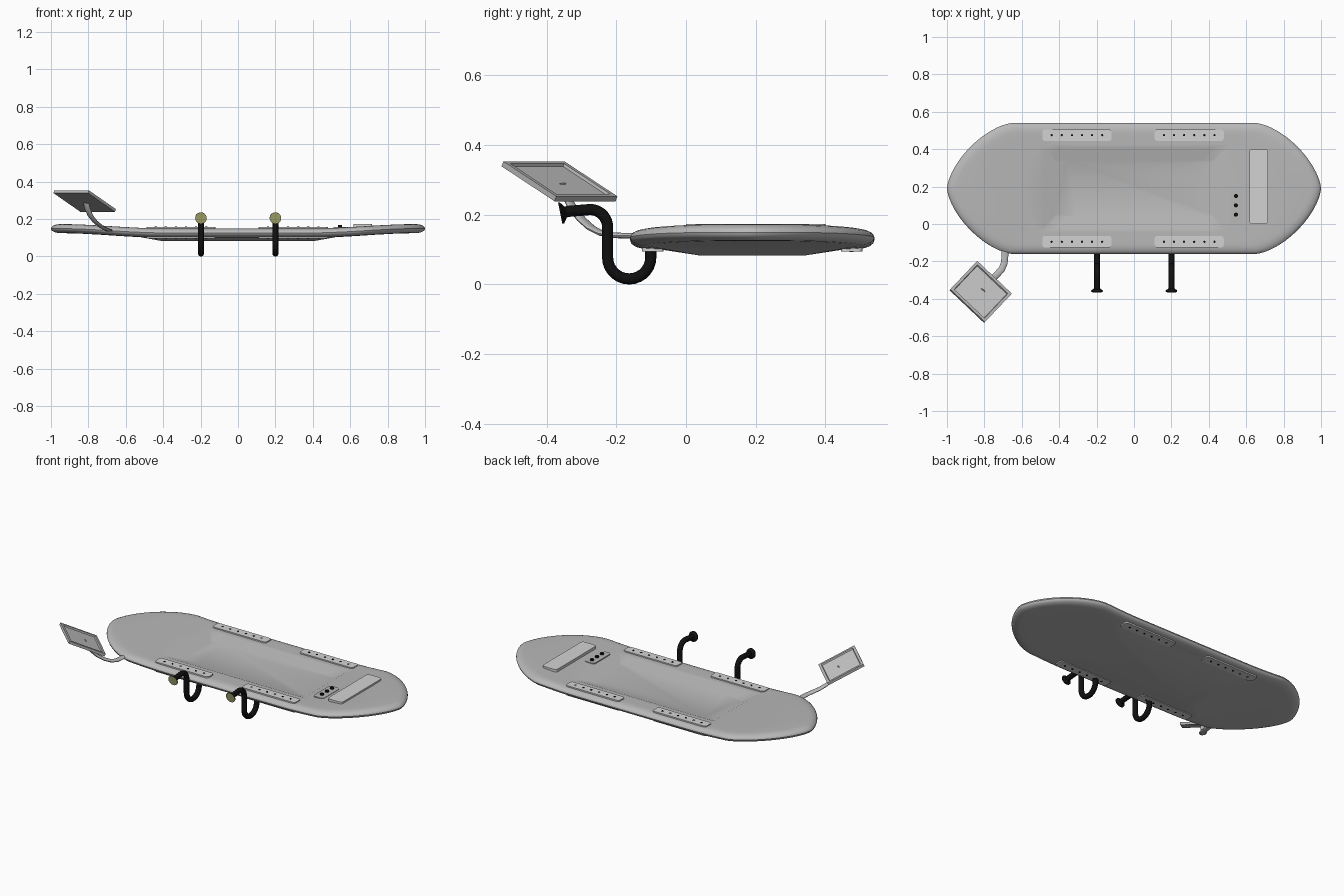
import bpy, bmesh
from math import sin, cos, pi
from mathutils import Vector, Matrix

if "Cube" in bpy.data.objects:
    bpy.data.objects.remove(bpy.data.objects["Cube"])


def material(name, r, g, b):
    m = bpy.data.materials.new(name)
    m.use_nodes = True
    m.diffuse_color = (r, g, b, 1)
    m.node_tree.nodes["Principled BSDF"].inputs["Base Color"].default_value = (r, g, b, 1)
    return m


GREY = material("shell grey", .48, .48, .48)
LIGHT = material("light grey", .65, .65, .65)
GLASS = material("panel grey", .58, .58, .58)
BLACK = material("black", .005, .005, .005)
OLIVE = material("pale olive", .40, .40, .16)
MID_Y = 0.19


def finish(name, bm, mats, smooth=True):
    bmesh.ops.recalc_face_normals(bm, faces=bm.faces)
    me = bpy.data.meshes.new(name)
    bm.to_mesh(me)
    bm.free()
    for m in mats:
        me.materials.append(m)
    ob = bpy.data.objects.new(name, me)
    bpy.context.collection.objects.link(ob)
    if smooth:
        bpy.ops.object.select_all(action='DESELECT')
        ob.select_set(True)
        bpy.context.view_layer.objects.active = ob
        bpy.ops.object.shade_smooth_by_angle(angle=pi / 6)
    return ob


def loft(bm, rings):
    """Skin closed rings of points and cap both ends; returns the last cap."""
    rows = [[bm.verts.new(p) for p in r] for r in rings]
    n = len(rows[0])
    for a, b in zip(rows, rows[1:]):
        for i in range(n):
            j = (i + 1) % n
            bm.faces.new((a[i], a[j], b[j], b[i]))
    bm.faces.new(rows[0][::-1])
    return bm.faces.new(rows[-1])


def all_round(quarter):
    """Mirror a quarter outline, from +x to +y, into a full loop."""
    half = quarter + [(-x, y) for x, y in quarter[-2::-1]]
    return half + [(x, -y) for x, y in half[-2:0:-1]]


# Board shell: rounded rim, sunken tray on top, shallow hull below
CURVE, STRAIGHT = 14, 7
quarter = [(.65 + .35 * max(cos(pi / 2 * k / CURVE), 0) ** 1.29,
            .35 * sin(pi / 2 * k / CURVE) ** 1.29) for k in range(CURVE + 1)]
quarter += [(.65 * (1 - k / STRAIGHT), .35) for k in range(1, STRAIGHT + 1)]
outline = all_round(quarter)


def rectangle(a, b, z):
    q = [(a, b * k / CURVE) for k in range(CURVE + 1)]
    q += [(a * (1 - k / STRAIGHT), b) for k in range(1, STRAIGHT + 1)]
    return [Vector((x, y, z)) for x, y in all_round(q)]


def rim(inset, z):
    return [Vector((x * (1 - inset), y * (1 - inset / .35), z)) for x, y in outline]


def between(r1, r2, steps):
    return [[p.lerp(q, s / steps) for p, q in zip(r1, r2)] for s in range(1, steps)]


def rocker(p):
    t = min(max((abs(p.x) - .4) / .55, 0), 1)
    return Vector((p.x, p.y + MID_Y, p.z + .023 * t * t * (3 - 2 * t)))


edge = [rim(.05 * (1 - cos(a)), .126 + .024 * sin(a))
        for a in [pi * (k / 10 - .5) for k in range(11)]]
hull, tray = rectangle(.52, .26, .1), rectangle(.475, .215, .149)
rings = [rectangle(.41, .15, .083), hull, *between(hull, edge[0], 4), *edge,
         *between(edge[-1], tray, 4), tray, rectangle(.42, .15, .124)]
bm = bmesh.new()
loft(bm, [[rocker(p) for p in r] for r in rings])
finish("board_shell", bm, [GREY])


def plate(name, x, y, sx, sy, z0, z1, mat, corner=.015):
    """Upright block with rounded corners."""
    bm = bmesh.new()
    bmesh.ops.create_cube(bm, size=1, matrix=Matrix.Translation((x, y, (z0 + z1) / 2))
                          @ Matrix.Diagonal((sx, sy, z1 - z0, 1)))
    uprights = [e for e in bm.edges if abs(e.verts[0].co.z - e.verts[1].co.z) > 1e-4]
    bmesh.ops.bevel(bm, geom=uprights, offset=corner, segments=4, profile=.5, affect='EDGES')
    finish(name, bm, [mat])


def studs(name, points, radius, z0, z1):
    bm = bmesh.new()
    for x, y in points:
        bmesh.ops.create_cone(bm, cap_ends=True, segments=12, radius1=radius, radius2=radius,
                              depth=z1 - z0, matrix=Matrix.Translation((x, y, (z0 + z1) / 2)))
    finish(name, bm, [BLACK])


# Four grip strips with rows of studs, passing through the rim
for end, cx in (("right", -.305), ("left", .295)):
    for side, cy in (("front", MID_Y - .285), ("back", MID_Y + .285)):
        plate(f"{side}_{end}_strip", cx, cy, .37, .062, .095, .157, LIGHT)
        studs(f"{side}_{end}_studs", [(cx + .054 * (k - 2.5), cy) for k in range(6)],
              .006, .093, .159)

# End plate and button panel
plate("end_plate", .667, .2, .1, .4, .14, .174, LIGHT)
plate("button_panel", .545, .095, .07, .17, .14, .158, GREY)
studs("buttons", [(.545, y) for y in (.05, .1, .15)], .011, .15, .167)


def sweep(name, path, sizes, mats, side=None, cap_material=0):
    """Sweep an elliptical section, sized (width, height), along a path."""
    path = [Vector(p) for p in path]
    rings = []
    for i, p in enumerate(path):
        t = (path[min(i + 1, len(path) - 1)] - path[max(i - 1, 0)]).normalized()
        s = side or t.cross(Vector((0, 0, 1))).normalized()
        u = s.cross(t).normalized()
        w, h = sizes[i]
        rings.append([p + s * w * cos(2 * pi * k / 20) + u * h * sin(2 * pi * k / 20)
                      for k in range(20)])
    bm = bmesh.new()
    loft(bm, rings).material_index = cap_material
    finish(name, bm, mats)


# Two hooks: a U bend, an upright, an outward bend and a flared tip
bend = [(-.101, .12)]
bend += [(-.163 + .062 * cos(a), .078 - .062 * sin(a))
         for a in [pi * k / 14 for k in range(15)]]
bend += [(-.275 + .05 * cos(a), .165 + .05 * sin(a))
         for a in [pi * k / 18 for k in range(11)]]
bend += [(-.335, .210), (-.345, .208), (-.356, .2055), (-.361, .2045)]
thickness = [(.016, .016)] * (len(bend) - 2) + [(.031, .031)] * 2
for name, x in (("right_hook", -.198), ("left_hook", .2)):
    sweep(name, [(x, y, z) for y, z in bend], thickness, [BLACK, OLIVE],
          Vector((1, 0, 0)), 1)

# Curved flat arm carrying the tilted panel
arm = [(-.69, -.1, .14), (-.69, -.17, .14), (-.694, -.21, .141), (-.708, -.243, .147),
       (-.735, -.272, .162), (-.765, -.3, .187), (-.79, -.325, .22), (-.805, -.345, .255),
       (-.812, -.356, .288)]
sweep("panel_arm", arm, [(.018, .008)] * len(arm), [GREY])

# Tilted panel with a raised frame
u = Vector((-.185, .175, 0)).normalized()
v = Vector((-.145, -.15, .1))
v = (v - u * v.dot(u)).normalized()
n = u.cross(v)
turn = Matrix((u, v, n)).transposed().to_4x4()
bm = bmesh.new()
bmesh.ops.create_cube(bm, size=1, matrix=Matrix.Diagonal((.255, .232, .016, 1)))
top = max(bm.faces, key=lambda f: f.calc_center_median().z)
bmesh.ops.inset_region(bm, faces=[top], thickness=.022)
bmesh.ops.inset_region(bm, faces=[top], thickness=.004, depth=-.008)
top.material_index = 1
bm.transform(Matrix.Translation((-.82, -.363, .296)) @ turn)
finish("tilted_panel", bm, [GREY, GLASS], smooth=False)
